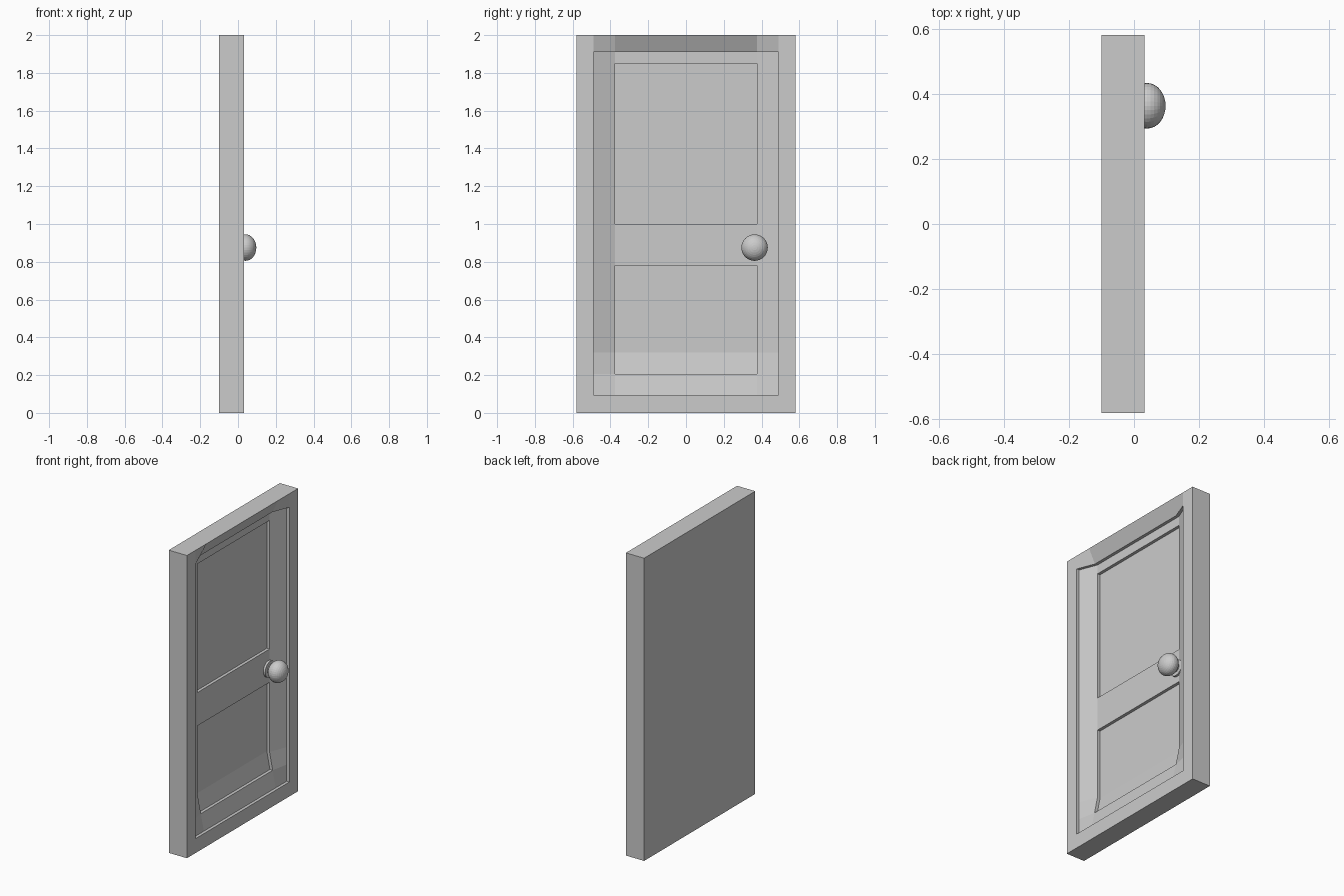
import bpy, bmesh, math

if "Cube" in bpy.data.objects:
    bpy.data.objects.remove(bpy.data.objects["Cube"])

FRONT, BACK = 0.033, -0.1
YS = [-0.58, -0.49, -0.375, 0.375, 0.49, 0.58]
ZS = [0, 0.095, 0.205, 0.32, 0.78, 1.0, 1.85, 1.91, 2.0]
NY, NZ = len(YS) - 1, len(ZS) - 1
STEP = 0.02    # depth of each recess
SINK = 0.045   # how far the middle of the face sags inward


def clamp(v):
    return max(0.0, min(1.0, v))


def sag(y, z):
    return SINK * min(clamp((0.49 - abs(y)) / 0.115),
                      clamp((z - 0.095) / 0.225), clamp((2 - z) / 0.09))


def level(i, j):
    """0 = frame, 1 = door leaf, 2 = sunken panel, None = outside."""
    if not (0 <= i < NY and 0 <= j < NZ):
        return None
    if i in (0, NY - 1) or j in (0, NZ - 1):
        return 0
    return 2 if i == 2 and j in (2, 3, 5) else 1


# Frame, leaf and two panels as one stepped relief with a flat back
bm = bmesh.new()
verts = {}


def vert(i, j, lv):
    if (i, j, lv) not in verts:
        y, z = YS[i], ZS[j]
        x = BACK if lv is None else FRONT - lv * STEP - sag(y, z)
        verts[i, j, lv] = bm.verts.new((x, y, z))
    return verts[i, j, lv]


def wall(p, q, a, b):
    if a != b:
        bm.faces.new([vert(*p, a), vert(*q, a), vert(*q, b), vert(*p, b)])


for i in range(NY):
    for j in range(NZ):
        ring = [(i, j), (i + 1, j), (i + 1, j + 1), (i, j + 1)]
        bm.faces.new([vert(*c, level(i, j)) for c in ring])
        bm.faces.new([vert(*c, None) for c in reversed(ring)])
for i in range(NY + 1):
    for j in range(NZ):
        wall((i, j), (i, j + 1), level(i - 1, j), level(i, j))
for i in range(NY):
    for j in range(NZ + 1):
        wall((i, j), (i + 1, j), level(i, j - 1), level(i, j))
bmesh.ops.recalc_face_normals(bm, faces=bm.faces)
mesh = bpy.data.meshes.new("door_and_frame")
bm.to_mesh(mesh)
bm.free()
bpy.context.collection.objects.link(bpy.data.objects.new("door_and_frame", mesh))


# Knob: rosette, neck and flattened ball
KY, KZ = 0.363, 0.875


def disc(name, r, x0, x1):
    bpy.ops.mesh.primitive_cylinder_add(
        vertices=32, radius=r, depth=x1 - x0,
        location=((x0 + x1) / 2, KY, KZ), rotation=(0, math.pi / 2, 0))
    bpy.context.object.name = name
    bpy.ops.object.shade_smooth_by_angle(angle=math.radians(35))


disc("knob_rosette", 0.053, -0.045, -0.018)
disc("knob_neck", 0.03, -0.03, 0.02)
bpy.ops.mesh.primitive_uv_sphere_add(segments=32, ring_count=16, radius=1,
                                     location=(0.04, KY, KZ),
                                     rotation=(0, math.pi / 2, 0))
knob = bpy.context.object
knob.name = "knob"
knob.scale = (0.07, 0.07, 0.057)
